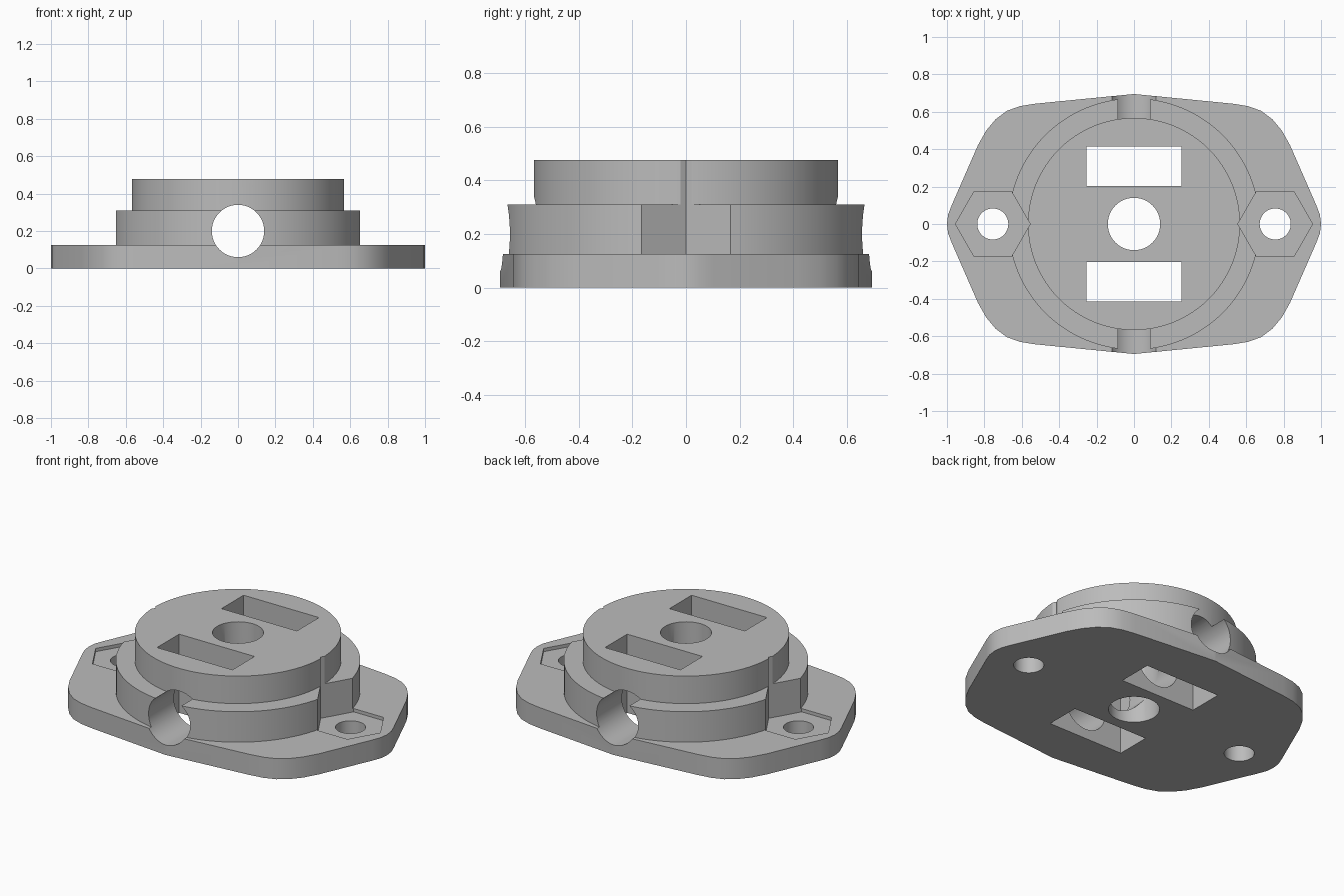
import bpy, bmesh, math

cube = bpy.data.objects.get("Cube")
if cube:
    bpy.data.objects.remove(cube, do_unlink=True)

grey = bpy.data.materials.new("plain grey")
grey.use_nodes = True
grey.diffuse_color = (0.5, 0.5, 0.5, 1)
grey.node_tree.nodes["Principled BSDF"].inputs["Base Color"].default_value = (0.5, 0.5, 0.5, 1)


def prism(name, outline, z0, z1):
    """Extrude a closed xy outline from z0 to z1."""
    bm = bmesh.new()
    face = bm.faces.new([bm.verts.new((x, y, z0)) for x, y in outline])
    top = bmesh.ops.extrude_face_region(bm, geom=[face])["geom"]
    bmesh.ops.translate(bm, vec=(0, 0, z1 - z0),
                        verts=[v for v in top if isinstance(v, bmesh.types.BMVert)])
    bmesh.ops.recalc_face_normals(bm, faces=bm.faces)
    mesh = bpy.data.meshes.new(name)
    bm.to_mesh(mesh)
    bm.free()
    mesh.materials.append(grey)
    obj = bpy.data.objects.new(name, mesh)
    bpy.context.collection.objects.link(obj)
    return obj


def ring(radius, sides, cx=0.0, cy=0.0):
    steps = [2 * math.pi * i / sides for i in range(sides)]
    return [(cx + radius * math.cos(a), cy + radius * math.sin(a)) for a in steps]


def box(x, y0, y1):
    return [(-x, y0), (x, y0), (x, y1), (-x, y1)]


# Base plate outline: one quarter mirrored to all four
quarter = [(1, 0), (0.994, 0.05), (0.975, 0.1), (0.835, 0.42), (0.79, 0.5), (0.74, 0.56),
           (0.68, 0.605), (0.61, 0.63), (0.53, 0.643), (0, 0.695)]
half = quarter + [(-x, y) for x, y in quarter[-2::-1]]
outline = half + [(x, -y) for x, y in half[-2:0:-1]]
body = prism("stepped_flange", outline, 0, 0.125)

# Stepped discs on the plate
joined = [prism("middle_disc", ring(0.672, 128), 0.05, 0.31),
          prism("top_disc", ring(0.567, 128), 0.08, 0.477)]

# Centre hole and two rectangular slots
cutters = [prism("centre_hole", ring(0.14, 64), -0.1, 0.6),
           prism("back_slot", box(0.253, 0.203, 0.415), -0.1, 0.6),
           prism("front_slot", box(0.253, -0.415, -0.203), -0.1, 0.6)]

# Bolt holes with hexagonal nut recesses
for side, name in ((1, "left"), (-1, "right")):
    cutters.append(prism(name + "_nut_recess", ring(0.2, 6, 0.755 * side), 0.105, 0.6))
    cutters.append(prism(name + "_bolt_hole", ring(0.083, 48, 0.755 * side), -0.1, 0.2))

# Cross bore from front to back
bore = prism("cross_bore", ring(0.14, 64), -1, 1)
bore.rotation_euler.x = math.pi / 2
bore.location.z = 0.2
cutters.append(bore)

# Join and cut, then drop the helpers
bpy.context.view_layer.update()
bpy.ops.object.select_all(action='DESELECT')
body.select_set(True)
bpy.context.view_layer.objects.active = body
for tool in joined + cutters:
    mod = body.modifiers.new(tool.name, 'BOOLEAN')
    mod.operation = 'UNION' if tool in joined else 'DIFFERENCE'
    mod.solver = 'EXACT'
    mod.object = tool
    bpy.ops.object.modifier_apply(modifier=mod.name)
for tool in joined + cutters:
    bpy.data.objects.remove(tool, do_unlink=True)

bpy.ops.object.shade_smooth_by_angle(angle=math.radians(30))
